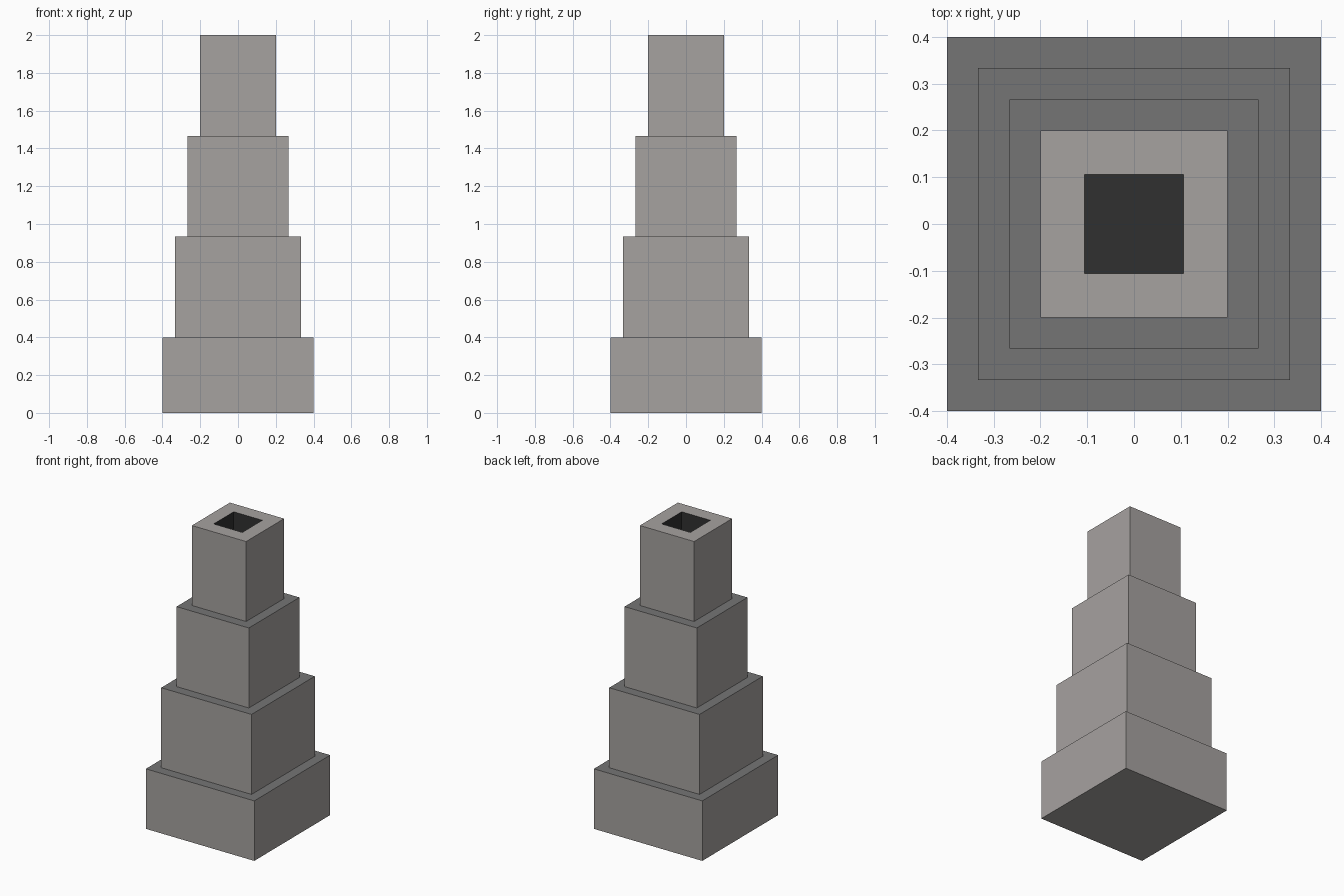
import bpy
import bmesh

cube = bpy.data.objects.get("Cube")
if cube:
    bpy.data.objects.remove(cube, do_unlink=True)

U = 1 / 15  # modelling unit: the tower is 30 units tall


def make_material(name, color):
    mat = bpy.data.materials.new(name)
    mat.use_nodes = True
    mat.diffuse_color = (*color, 1)
    mat.node_tree.nodes["Principled BSDF"].inputs["Base Color"].default_value = (*color, 1)
    return mat


stone = make_material("warm grey stone", (0.38, 0.36, 0.35))
ledge = make_material("dark grey ledge", (0.178, 0.178, 0.178))
soot = make_material("soot black", (0.03, 0.03, 0.03))


def make_tier(name, width, bottom, height, flue=False):
    """Square block with a dark ledge on top, or a stone rim around a flue."""
    bm = bmesh.new()
    bmesh.ops.create_cube(bm, size=1)
    bmesh.ops.scale(bm, vec=(width * U, width * U, height * U), verts=bm.verts)
    bmesh.ops.translate(bm, vec=(0, 0, (bottom + height / 2) * U), verts=bm.verts)
    bm.normal_update()
    top = max(bm.faces, key=lambda f: f.calc_center_median().z)
    if flue:
        # Rim, then a sunken square opening with dark walls and floor
        bmesh.ops.inset_region(bm, faces=[top], thickness=2 * U)
        sunk = bmesh.ops.inset_region(bm, faces=[top], thickness=0, depth=0)
        bmesh.ops.translate(bm, vec=(0, 0, -2 * U), verts=top.verts)
        for face in [top, *sunk["faces"]]:
            face.material_index = 2
    else:
        top.material_index = 1
    bm.normal_update()
    mesh = bpy.data.meshes.new(name)
    bm.to_mesh(mesh)
    bm.free()
    for mat in (stone, ledge, soot):
        mesh.materials.append(mat)
    obj = bpy.data.objects.new(name, mesh)
    bpy.context.collection.objects.link(obj)


# Stacked tiers, each narrower than the one below
make_tier("base_tier", 12, 0, 6)
make_tier("lower_tier", 10, 6, 8)
make_tier("upper_tier", 8, 14, 8)
make_tier("top_tier", 6, 22, 8, flue=True)
